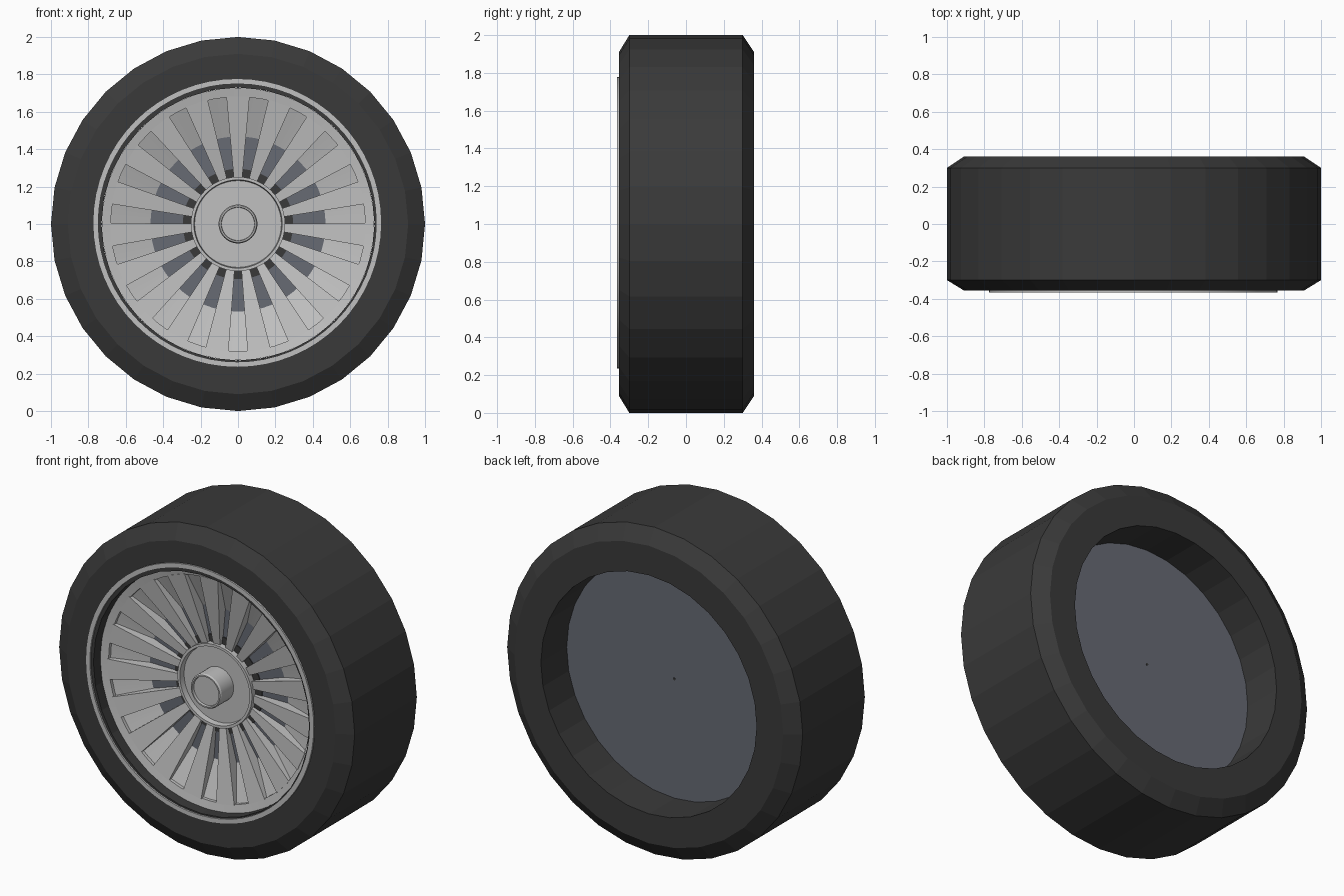
import bpy, bmesh, math
from mathutils import Vector

cube = bpy.data.objects.get("Cube")
if cube:
    bpy.data.objects.remove(cube, do_unlink=True)


def material(name, colour):
    m = bpy.data.materials.new(name)
    m.use_nodes = True
    m.diffuse_color = (*colour, 1)
    m.node_tree.nodes["Principled BSDF"].inputs["Base Color"].default_value = (*colour, 1)
    return m


rubber = material("dark rubber", (0.042, 0.042, 0.042))
alloy = material("light alloy", (0.53, 0.53, 0.53))
steel = material("blue grey steel", (0.135, 0.145, 0.175))


def polar(r, angle, y):
    return Vector((r * math.cos(angle), y, r * math.sin(angle)))


def finish(bm, name, mat, smooth=False, centre=(0, 0, 1)):
    bmesh.ops.remove_doubles(bm, verts=bm.verts, dist=1e-5)
    bmesh.ops.recalc_face_normals(bm, faces=bm.faces)
    mesh = bpy.data.meshes.new(name)
    bm.to_mesh(mesh)
    bm.free()
    mesh.materials.append(mat)
    obj = bpy.data.objects.new(name, mesh)
    obj.location = centre
    bpy.context.collection.objects.link(obj)
    if smooth:
        bpy.ops.object.select_all(action="DESELECT")
        obj.select_set(True)
        bpy.context.view_layer.objects.active = obj
        bpy.ops.object.shade_smooth_by_angle(angle=math.radians(25))
    return obj


def lathe(name, profile, mat, sides, closed=True, smooth=False, centre=(0, 0, 1)):
    """Turn a (radius, y) profile around the axle."""
    bm = bmesh.new()
    verts = [bm.verts.new((r, y, 0)) for r, y in profile]
    ends = list(zip(verts, verts[1:] + verts[:1]))
    edges = [bm.edges.new(e) for e in (ends if closed else ends[:-1])]
    bmesh.ops.spin(bm, geom=verts + edges, cent=(0, 0, 0), axis=(0, 1, 0),
                   angle=math.tau, steps=sides, use_merge=True)
    return finish(bm, name, mat, smooth, centre)


# Tyre with chamfered shoulders and straight inner wall
lathe("tyre", [(0.73, -0.355), (0.91, -0.355), (1, -0.3), (1, 0.3),
               (0.91, 0.36), (0.73, 0.36)], rubber, 32)

# Outer lip, inner rim step and sloping dish behind the spokes
lathe("rim_lip", [(0.743, -0.365), (0.772, -0.365), (0.772, -0.35), (0.743, -0.35)],
      alloy, 64, smooth=True, centre=(-0.004, 0, 1.006))
lathe("rim_step", [(0.728, -0.29), (0.68, -0.28), (0.68, -0.2), (0.728, -0.2)],
      alloy, 64, smooth=True)
lathe("dish", [(0.685, -0.262), (0.24, -0.098)], alloy, 64, closed=False, smooth=True)

# Solid backing disc filling the wheel
lathe("backing_disc", [(0, -0.182), (0.729, -0.182), (0.729, 0.112), (0, 0.112)],
      steel, 32, closed=False)
lathe("axle_pin", [(0, 0.114), (0.008, 0.114), (0.008, 0.1)], rubber, 12, closed=False)
lathe("hub_collar", [(0.24, -0.188), (0.295, -0.188), (0.295, -0.175), (0.24, -0.175)],
      rubber, 48)

# Nineteen wedge spokes, one pointing straight up
COUNT = 19
half = math.radians(5.2)
bm = bmesh.new()
for i in range(COUNT):
    mid = math.pi / 2 + i * math.tau / COUNT
    front, back = [], []
    for r, a, y in ((0.24, -half, -0.205), (0.685, -half, -0.284),
                    (0.685, half, -0.284), (0.24, half, -0.205)):
        front.append(bm.verts.new(polar(r, mid + a, y)))
        back.append(bm.verts.new(polar(r, mid + a, -0.15)))
    bm.faces.new(front)
    bm.faces.new(back[::-1])
    for k in range(4):
        n = (k + 1) % 4
        bm.faces.new((front[k], back[k], back[n], front[n]))
finish(bm, "spokes", alloy)

# Hub with raised edge, and centre knob with a shallow recess
lathe("hub", [(0, -0.19), (0.232, -0.19), (0.236, -0.225), (0.252, -0.225), (0.252, -0.1)],
      alloy, 48, closed=False, smooth=True)
lathe("hub_knob", [(0, -0.3), (0.088, -0.3), (0.09, -0.315), (0.098, -0.315),
                   (0.104, -0.305), (0.104, -0.18)], alloy, 40, closed=False, smooth=True)
